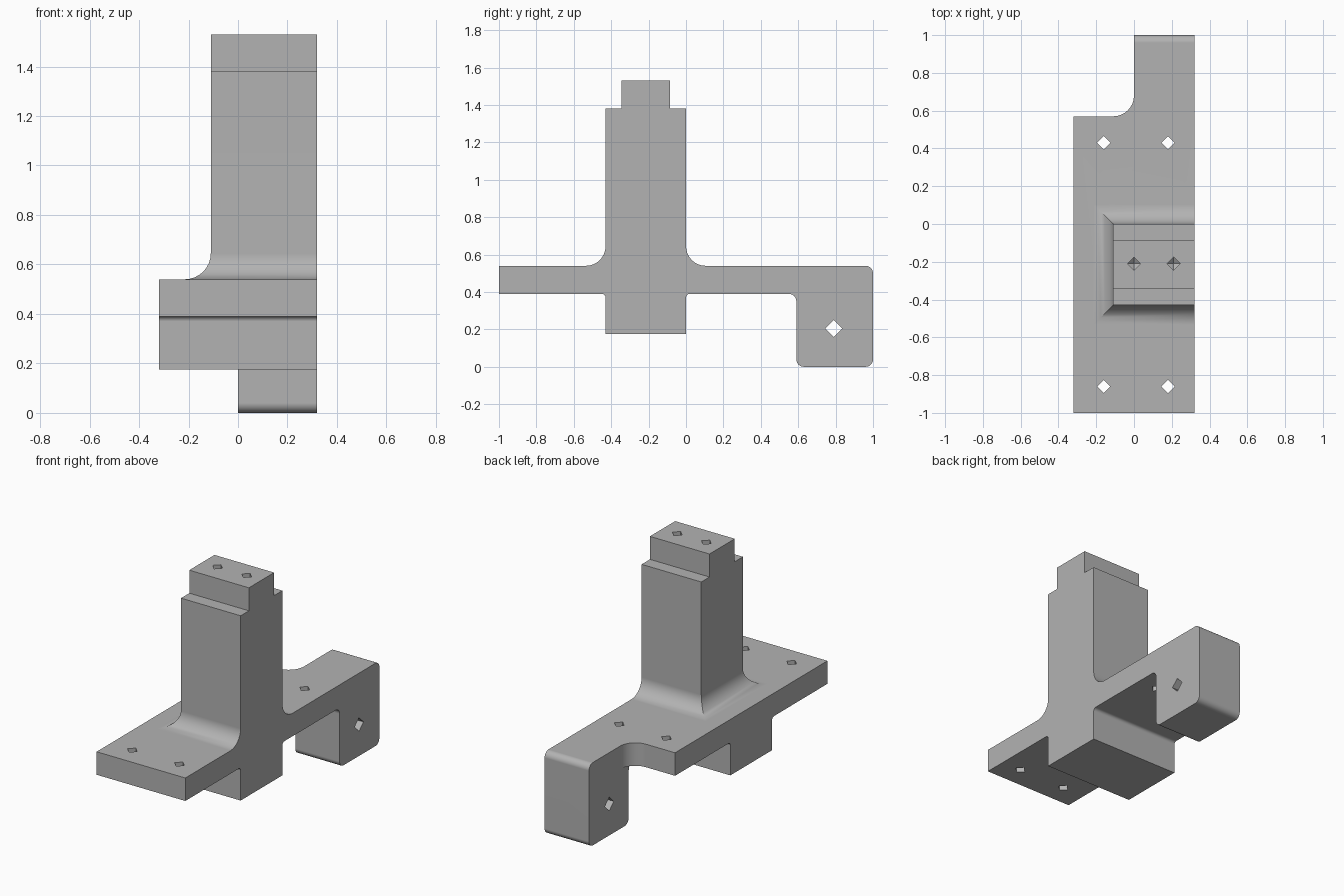
import bpy
import bmesh
from math import cos, sin, pi, radians
from mathutils import Vector

cube = bpy.data.objects.get("Cube")
if cube:
    bpy.data.objects.remove(cube, do_unlink=True)

grey = bpy.data.materials.new("plain grey")
grey.use_nodes = True
grey.diffuse_color = (0.45, 0.45, 0.45, 1)
grey.node_tree.nodes["Principled BSDF"].inputs["Base Color"].default_value = grey.diffuse_color


def loft(name, rings):
    """Closed solid through a stack of matching rings."""
    bm = bmesh.new()
    rows = [[bm.verts.new(p) for p in ring] for ring in rings]
    n = len(rows[0])
    for a, b in zip(rows, rows[1:]):
        for i in range(n):
            j = (i + 1) % n
            bm.faces.new((a[i], a[j], b[j], b[i]))
    bm.faces.new(rows[0])
    bm.faces.new(rows[-1])
    bmesh.ops.recalc_face_normals(bm, faces=bm.faces)
    mesh = bpy.data.meshes.new(name)
    bm.to_mesh(mesh)
    bm.free()
    mesh.materials.append(grey)
    obj = bpy.data.objects.new(name, mesh)
    bpy.context.collection.objects.link(obj)
    return obj


def rounded(corners, steps=8):
    """Outline with square corners rounded by an optional third value."""
    out = []
    for i, c in enumerate(corners):
        p = Vector(c[:2])
        if len(c) == 2:
            out.append(p)
            continue
        r = c[2]
        d1 = (Vector(corners[i - 1][:2]) - p).normalized()
        d2 = (Vector(corners[(i + 1) % len(corners)][:2]) - p).normalized()
        centre = p + r * (d1 + d2)
        for k in range(steps + 1):
            t = k / steps * pi / 2
            out.append(centre - r * (d2 * cos(t) + d1 * sin(t)))
    return out


def rect(x0, x1, y0, y1, z):
    return [(x0, y0, z), (x1, y0, z), (x1, y1, z), (x0, y1, z)]


def box(name, x0, x1, y0, y1, z0, z1):
    return loft(name, [rect(x0, x1, y0, y1, z0), rect(x0, x1, y0, y1, z1)])


def diamond(x, y, z, r):
    return [(x + r, y, z), (x, y + r, z), (x - r, y, z), (x, y - r, z)]


def combine(target, tool, operation):
    tool.hide_render = True
    mod = target.modifiers.new(operation, "BOOLEAN")
    mod.operation = operation
    mod.solver = "EXACT"
    mod.object = tool
    bpy.ops.object.select_all(action="DESELECT")
    bpy.context.view_layer.objects.active = target
    target.select_set(True)
    bpy.ops.object.modifier_apply(modifier=mod.name)
    bpy.data.objects.remove(tool, do_unlink=True)


LEFT, RIGHT, TOP = 0.32, -0.32, 0.54
POST_X, FRONT, BACK = -0.11, -0.43, 0.0
FILLET = 0.105

# Plate, lower block and hanging arm as one side profile
side = rounded([(-1, 0.39), (FRONT, 0.39, 0.02), (FRONT, 0.175), (BACK, 0.175),
                (BACK, 0.39, 0.02), (0.59, 0.39, 0.04), (0.59, 0, 0.04),
                (1, 0, 0.04), (1, TOP, 0.04), (-1, TOP)])
bracket = loft("bracket", [[(x, y, z) for y, z in side] for x in (RIGHT, LEFT)])

# Narrow the arm to the left half, with a rounded inner corner in the plate
combine(bracket, box("arm_cutter", -0.5, 0, 0.5, 1.2, -0.1, 0.39), "DIFFERENCE")
notch = rounded([(-0.5, 0.57), (0, 0.57, 0.11), (0, 1.2), (-0.5, 1.2)])
combine(bracket, loft("notch_cutter", [[(x, y, z) for x, y in notch] for z in (0.2, 0.8)]),
        "DIFFERENCE")

# Post with a mitred flare at its foot on three sides
levels = [(FILLET, 0.47)]
for k in range(9):
    t = k / 8 * pi / 2
    levels.append((FILLET * (1 - sin(t)), TOP + FILLET * (1 - cos(t))))
levels.append((0, 1.53))
post = loft("post", [rect(POST_X - o, LEFT, FRONT - o, BACK + o, z) for o, z in levels])
for y0, y1 in ((-0.6, -0.345), (-0.085, 0.2)):
    combine(post, box("shoulder_cutter", -0.5, 0.5, y0, y1, 1.38, 1.7), "DIFFERENCE")
combine(bracket, post, "UNION")

# Through holes in the plate
for x in (-0.16, 0.18):
    for y in (-0.86, 0.43):
        combine(bracket, loft("plate_hole", [diamond(x, y, z, 0.035) for z in (0.3, 0.7)]),
                "DIFFERENCE")

# Pointed blind holes in the top of the post
for x in (0, 0.21):
    rings = [diamond(x, -0.21, z, r) for r, z in ((0.001, 1.21), (0.035, 1.23), (0.035, 1.6))]
    combine(bracket, loft("post_hole", rings), "DIFFERENCE")

# Cross hole through the arm
cross = [[(x, 0.79 + a, 0.205 + b) for a, b, _ in diamond(0, 0, 0, 0.045)] for x in (-0.1, 0.5)]
combine(bracket, loft("arm_hole", cross), "DIFFERENCE")

# Smooth fillets, flat broad faces
bpy.ops.object.shade_smooth_by_angle(angle=radians(30))
weighted = bracket.modifiers.new("even shading", "WEIGHTED_NORMAL")
weighted.keep_sharp = True
